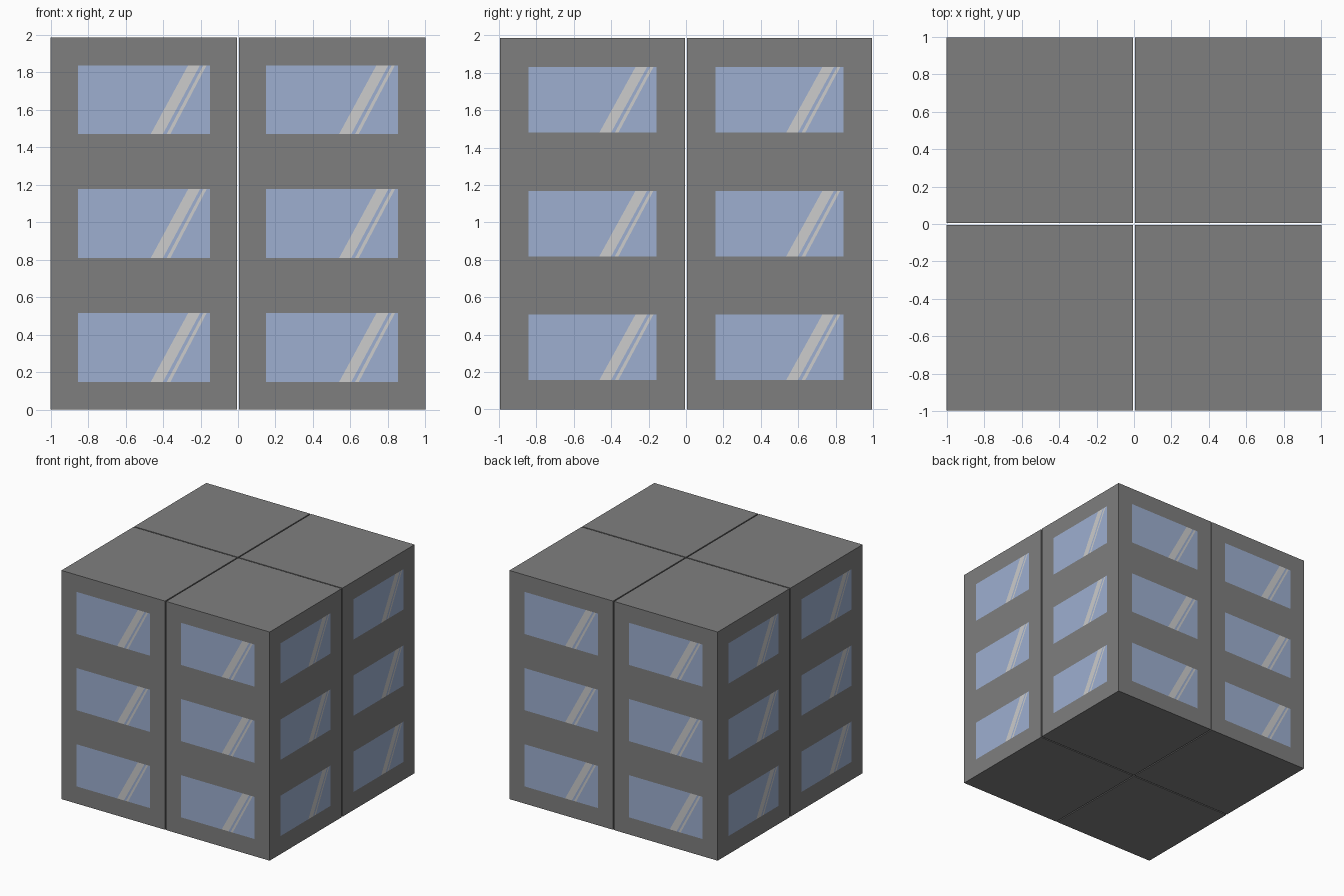
import bpy, bmesh
from mathutils import Vector

if "Cube" in bpy.data.objects:
    bpy.data.objects.remove(bpy.data.objects["Cube"])


def material(name, rgb):
    m = bpy.data.materials.new(name)
    m.diffuse_color = (*rgb, 1)
    m.use_nodes = True
    m.node_tree.nodes["Principled BSDF"].inputs["Base Color"].default_value = m.diffuse_color
    return m


MATS = [material("concrete grey", (0.212, 0.212, 0.212)),
        material("window blue", (0.337, 0.429, 0.631)),
        material("reflection white", (0.604, 0.604, 0.604))]

HEIGHT = 1.985
HX, HY = 0.4975, 0.4945          # half sizes of one block
GAP = 0.005                      # half the slit between blocks
LOW = [0, 0.553, 0.645, 0.674, 0.702, 1]    # glint positions along window sill
HIGH = [0, 0.835, 0.925, 0.950, 0.975, 1]   # glint positions along window head
PANES = [1, 2, 1, 2, 1]


def facade(bm, normal, right, dist, half, win_w, win_h):
    """One wall: a column of three windows with slanted glints, cut into the face."""
    zs = [0]
    for mid in (0.332, 0.9935, 1.655):
        zs += [mid - win_h / 2, mid + win_h / 2]
    zs.append(HEIGHT)
    rows = []
    for j, z in enumerate(zs):
        fr = LOW if j % 2 else HIGH
        us = [-half] + [(f - 0.5) * win_w for f in fr] + [half]
        rows.append([bm.verts.new(normal * dist + right * u + Vector((0, 0, z))) for u in us])
    for j in range(len(zs) - 1):
        for i in range(len(rows[0]) - 1):
            f = bm.faces.new((rows[j][i], rows[j][i + 1], rows[j + 1][i + 1], rows[j + 1][i]))
            if j % 2 and 1 <= i <= 5:
                f.material_index = PANES[i - 1]


# one tower block: four walls, closed by roof and floor
bm = bmesh.new()
X, Y = Vector((1, 0, 0)), Vector((0, 1, 0))
for s in (1, -1):
    facade(bm, -Y * s, X * s, HY, HX, 0.705, 0.366)
    facade(bm, X * s, Y * s, HX, HY, 0.685, 0.350)
    # weld corners after each pair of walls
bmesh.ops.remove_doubles(bm, verts=bm.verts, dist=0.0001)

# corners differ slightly in row height, so roof and floor are built from their own rims
for z in (0, HEIGHT):
    rim = [e for e in bm.edges if e.is_boundary and all(abs(v.co.z - z) < 1e-5 for v in e.verts)]
    bmesh.ops.contextual_create(bm, geom=rim)
bmesh.ops.recalc_face_normals(bm, faces=bm.faces)
mesh = bpy.data.meshes.new("tower_block")
bm.to_mesh(mesh)
bm.free()
for m in MATS:
    mesh.materials.append(m)

# four identical blocks separated by narrow slits
for sx, side in ((-1, "left"), (1, "right")):
    for sy, end in ((-1, "front"), (1, "back")):
        ob = bpy.data.objects.new(f"tower_block_{end}_{side}", mesh)
        ob.location = (sx * (HX + GAP), sy * (HY + GAP), 0)
        bpy.context.collection.objects.link(ob)
